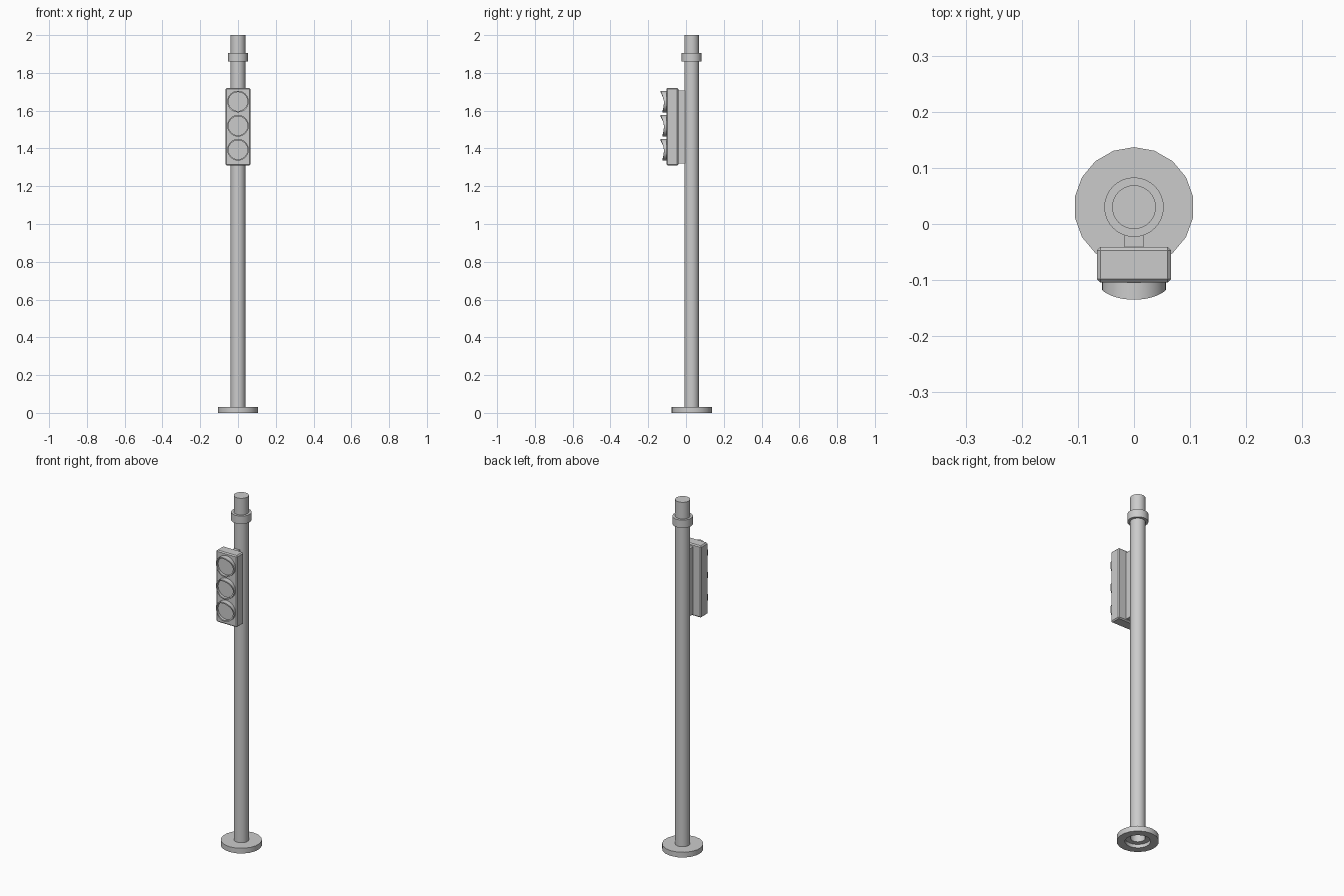
import bpy, bmesh
from math import sin, cos, pi

if "Cube" in bpy.data.objects:
    bpy.data.objects.remove(bpy.data.objects["Cube"])

POLE_Y = 0.03


def finish(name, bm, smooth=True):
    bmesh.ops.recalc_face_normals(bm, faces=bm.faces[:])
    me = bpy.data.meshes.new(name)
    bm.to_mesh(me)
    bm.free()
    ob = bpy.data.objects.new(name, me)
    bpy.context.collection.objects.link(ob)
    if smooth:
        bpy.ops.object.select_all(action='DESELECT')
        ob.select_set(True)
        bpy.context.view_layer.objects.active = ob
        bpy.ops.object.shade_smooth_by_angle()
    return ob


def skin(bm, rings, closed=False):
    """Join consecutive rings of points with quads."""
    vr = [[bm.verts.new(p) for p in r] for r in rings]
    pairs = list(zip(vr, vr[1:])) + ([(vr[-1], vr[0])] if closed else [])
    for a, b in pairs:
        n = len(a)
        for i in range(n):
            j = (i + 1) % n
            bm.faces.new((a[i], a[j], b[j], b[i]))
    return vr


def lathe(name, profile, n, cap_end=False, closed=False):
    """Turn (radius, z) points around the pole axis."""
    bm = bmesh.new()
    rings = [[(r * sin(2 * pi * i / n), POLE_Y + r * cos(2 * pi * i / n), z)
              for i in range(n)] for r, z in profile]
    vr = skin(bm, rings, closed)
    if cap_end:
        bm.faces.new(vr[-1])
    return finish(name, bm)


def box(name, x, y, z, bevel=0.0):
    bm = bmesh.new()
    bmesh.ops.create_cube(bm, size=1)
    for v in bm.verts:
        for k, (lo, hi) in enumerate((x, y, z)):
            v.co[k] = lo if v.co[k] < 0 else hi
    ob = finish(name, bm, smooth=False)
    if bevel:
        m = ob.modifiers.new("chamfer", 'BEVEL')
        m.width, m.segments = bevel, 1
    return ob


# Pole, foot with hollow underside, and collar
lathe("pole", [(0.039, 0.02), (0.039, 2.0)], 32, cap_end=True)
lathe("foot", [(0.038, 0.03), (0.107, 0.03), (0.107, 0), (0.065, 0),
               (0.065, 0.02), (0.038, 0.02)], 18, closed=True)
lathe("collar", [(0.038, 1.86), (0.053, 1.86), (0.053, 1.905),
                 (0.038, 1.905)], 32, closed=True)

# Signal housing and the bracket holding it to the pole
box("signal_housing", (-0.066, 0.066), (-0.104, -0.041), (1.31, 1.72), 0.006)
box("bracket", (-0.017, 0.017), (-0.045, 0.0), (1.32, 1.706))


def front_y(a):
    """Visor lip: long at the top, short at the sides."""
    s = sin(a)
    return -0.117 - (0.018 * s ** 1.5 if s > 0 else 0.008 * s * s)


def lamp(name, zc, n=32):
    angles = [2 * pi * i / n for i in range(n)]

    def ring(r, y):
        return [(r * cos(a), y(a), zc + r * sin(a)) for a in angles]
    # Visor hood
    bm = bmesh.new()
    skin(bm, [ring(0.057, lambda a: -0.1), ring(0.057, front_y),
              ring(0.05, front_y), ring(0.05, lambda a: -0.1)])
    finish(name + "_visor", bm)
    # Lens disc
    bm = bmesh.new()
    bm.faces.new([bm.verts.new(p) for p in ring(0.05, lambda a: -0.108)])
    ob = finish(name + "_lens", bm, smooth=False)
    if ob.data.polygons[0].normal.y > 0:
        ob.data.flip_normals()


# Three stacked lamps
for name, zc in (("top_lamp", 1.648), ("middle_lamp", 1.52), ("bottom_lamp", 1.393)):
    lamp(name, zc)
